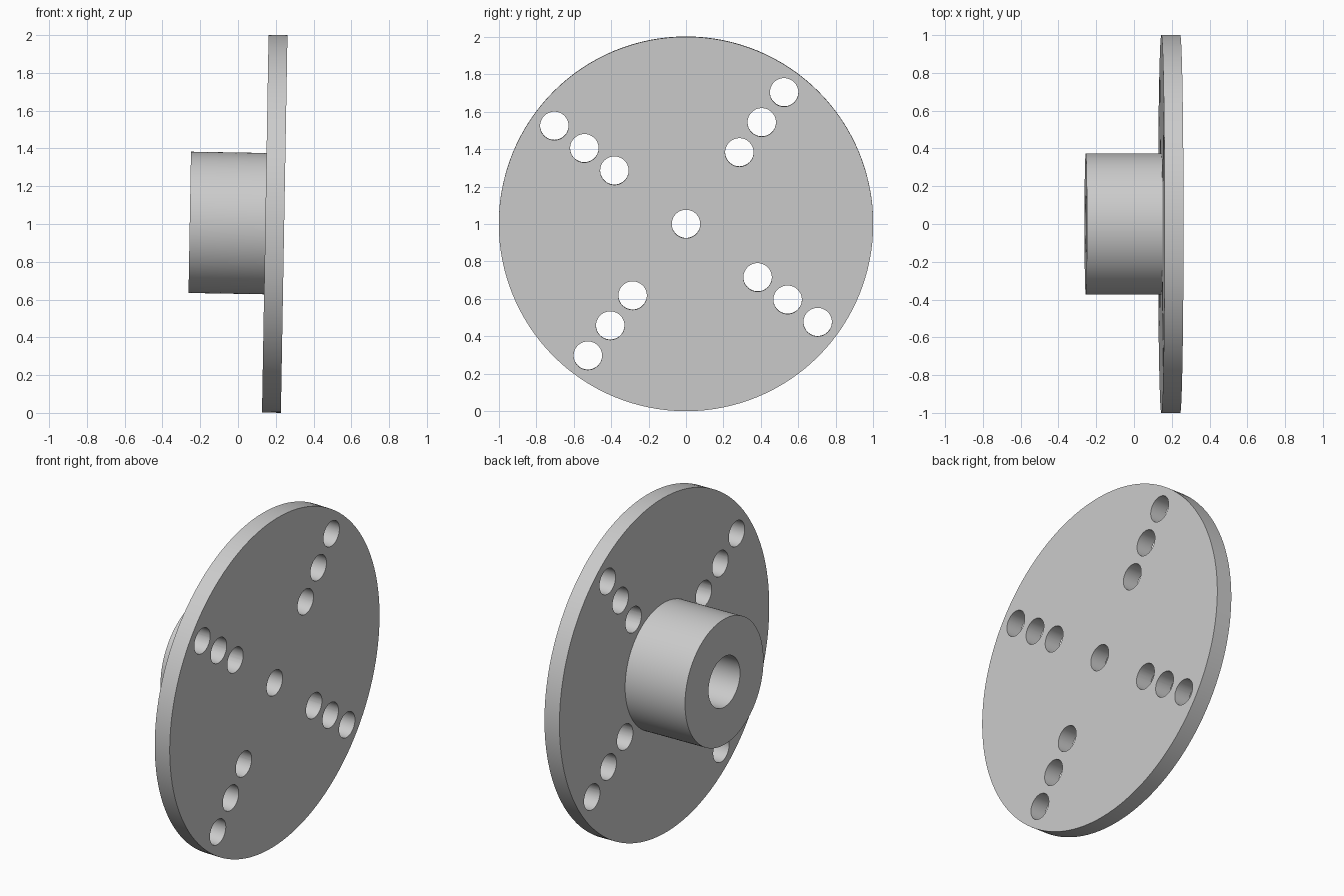
import bpy, bmesh, math
from mathutils import Matrix, Vector

cube = bpy.data.objects.get("Cube")
if cube:
    bpy.data.objects.remove(cube, do_unlink=True)

SEGMENTS = 128
HALF_THICK = 0.05
HUB_END = -0.45
HOLE_RADIUS = 0.076

steel = bpy.data.materials.new("light_grey_metal")
steel.use_nodes = True
colour = (0.6, 0.6, 0.6, 1)
steel.diffuse_color = colour
steel.node_tree.nodes["Principled BSDF"].inputs["Base Color"].default_value = colour


def add_object(name, bm):
    bmesh.ops.recalc_face_normals(bm, faces=bm.faces)
    mesh = bpy.data.meshes.new(name)
    bm.to_mesh(mesh)
    bm.free()
    mesh.materials.append(steel)
    obj = bpy.data.objects.new(name, mesh)
    bpy.context.collection.objects.link(obj)
    return obj


# Flange disc, hub and stepped bore, turned around the x axis
profile = [(HALF_THICK, HOLE_RADIUS), (HALF_THICK, 1.0), (-HALF_THICK, 1.0),
           (-HALF_THICK, 0.374), (HUB_END, 0.374), (HUB_END, 0.15),
           (-HALF_THICK, 0.15), (-HALF_THICK, HOLE_RADIUS)]
bm = bmesh.new()
rings = []
for x, r in profile:
    rings.append([bm.verts.new((x, r * math.cos(a), r * math.sin(a)))
                  for a in (math.tau * i / SEGMENTS for i in range(SEGMENTS))])
for k, ring in enumerate(rings):
    after = rings[(k + 1) % len(rings)]
    for i in range(SEGMENTS):
        j = (i + 1) % SEGMENTS
        bm.faces.new((ring[i], ring[j], after[j], after[i]))
flange = add_object("hub_flange", bm)

# Cutters: four rows of three bolt holes
bm = bmesh.new()
for row in range(4):
    angle = math.radians(53.3 + 90 * row)
    for radius in (0.477, 0.677, 0.877):
        centre = Vector((0, radius * math.cos(angle), radius * math.sin(angle)))
        bmesh.ops.create_cone(
            bm, cap_ends=True, segments=48, radius1=HOLE_RADIUS,
            radius2=HOLE_RADIUS, depth=0.3,
            matrix=Matrix.Translation(centre) @ Matrix.Rotation(math.pi / 2, 4, "Y"))
cutters = add_object("bolt_hole_cutters", bm)

cut = flange.modifiers.new("bolt_holes", "BOOLEAN")
cut.operation = "DIFFERENCE"
cut.solver = "EXACT"
cut.object = cutters
bpy.ops.object.select_all(action="DESELECT")
bpy.context.view_layer.objects.active = flange
flange.select_set(True)
bpy.ops.object.modifier_apply(modifier=cut.name)
bpy.data.objects.remove(cutters, do_unlink=True)
bpy.ops.object.shade_smooth_by_angle(angle=math.radians(30))

# Stand the part upright with its slight lean
flange.location = (0.1945, 0, 1.001)
flange.rotation_euler = (0, math.radians(1), 0)
